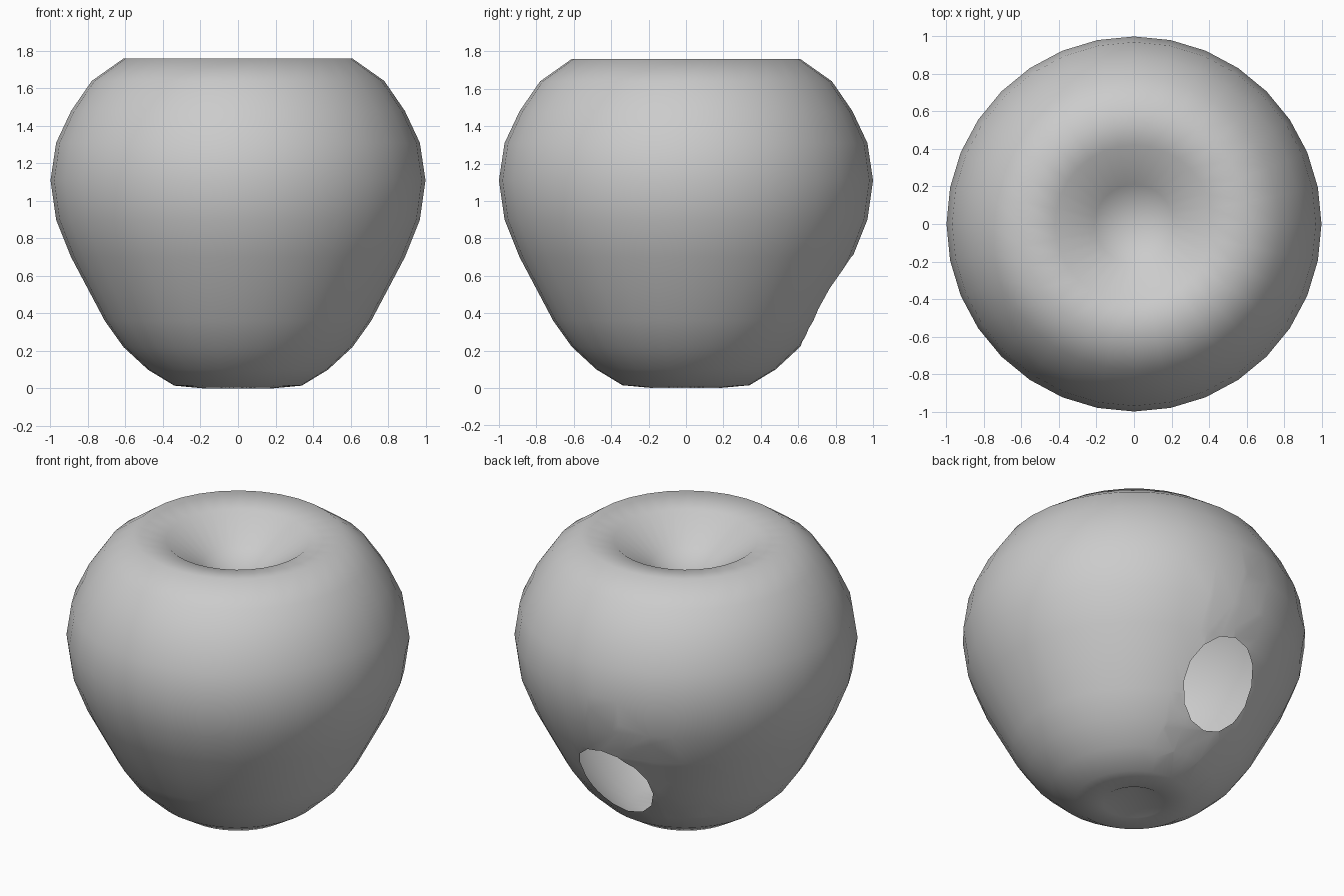
import bpy, bmesh, math
from mathutils import Vector

if "Cube" in bpy.data.objects:
    bpy.data.objects.remove(bpy.data.objects["Cube"])

SEGMENTS = 32
# apple profile (radius, height) between the two poles, from the bottom dimple to the stem hollow
TOP_Z, BOTTOM_Z = 1.46, 0.10
PROFILE = [(0.18, 0.0), (0.34, 0.015), (0.48, 0.10), (0.61, 0.22), (0.71, 0.36),
           (0.80, 0.53), (0.89, 0.70), (0.97, 0.90), (1.0, 1.11), (0.97, 1.31),
           (0.89, 1.48), (0.78, 1.64), (0.61, 1.76), (0.42, 1.73), (0.21, 1.575)]

# lathe the hollow skin
bm = bmesh.new()
rings = []
for r, z in PROFILE:
    angles = [2 * math.pi * i / SEGMENTS for i in range(SEGMENTS)]
    rings.append([bm.verts.new((r * math.cos(a), r * math.sin(a), z)) for a in angles])
bottom = bm.verts.new((0, 0, BOTTOM_Z))
top = bm.verts.new((0, 0, TOP_Z))
for i in range(SEGMENTS):
    j = (i + 1) % SEGMENTS
    for lower, upper in zip(rings, rings[1:]):
        bm.faces.new((lower[i], lower[j], upper[j], upper[i]))
    bm.faces.new((bottom, rings[0][j], rings[0][i]))
    bm.faces.new((top, rings[-1][i], rings[-1][j]))

# worm hole in the lower back: cut an oval outline, then remove the skin inside it
centre = Vector((-0.02, 0.76, 0.465))
across = Vector((1, 0, 0))
along = Vector((0, 0.51, 0.86)).normalized()
HALF_W, HALF_L, SIDES = 0.235, 0.28, 14
inside = [f for f in bm.faces if (f.calc_center_median() - centre).length < 0.6]
for k in range(SIDES):
    a = 2 * math.pi * k / SIDES
    point = centre + across * HALF_W * math.cos(a) + along * HALF_L * math.sin(a)
    normal = (across * math.cos(a) / HALF_W + along * math.sin(a) / HALF_L).normalized()
    geom = set(inside)
    for f in inside:
        geom.update(f.edges)
        geom.update(f.verts)
    cut = bmesh.ops.bisect_plane(bm, geom=list(geom), dist=1e-5, plane_co=point, plane_no=normal)
    inside = [g for g in cut["geom"] if isinstance(g, bmesh.types.BMFace)
              and (g.calc_center_median() - point).dot(normal) < 0]
bmesh.ops.delete(bm, geom=inside, context="FACES")

for f in bm.faces:
    f.smooth = True
mesh = bpy.data.meshes.new("apple_skin")
bm.to_mesh(mesh)
bm.free()
apple = bpy.data.objects.new("apple_skin", mesh)
bpy.context.collection.objects.link(apple)
